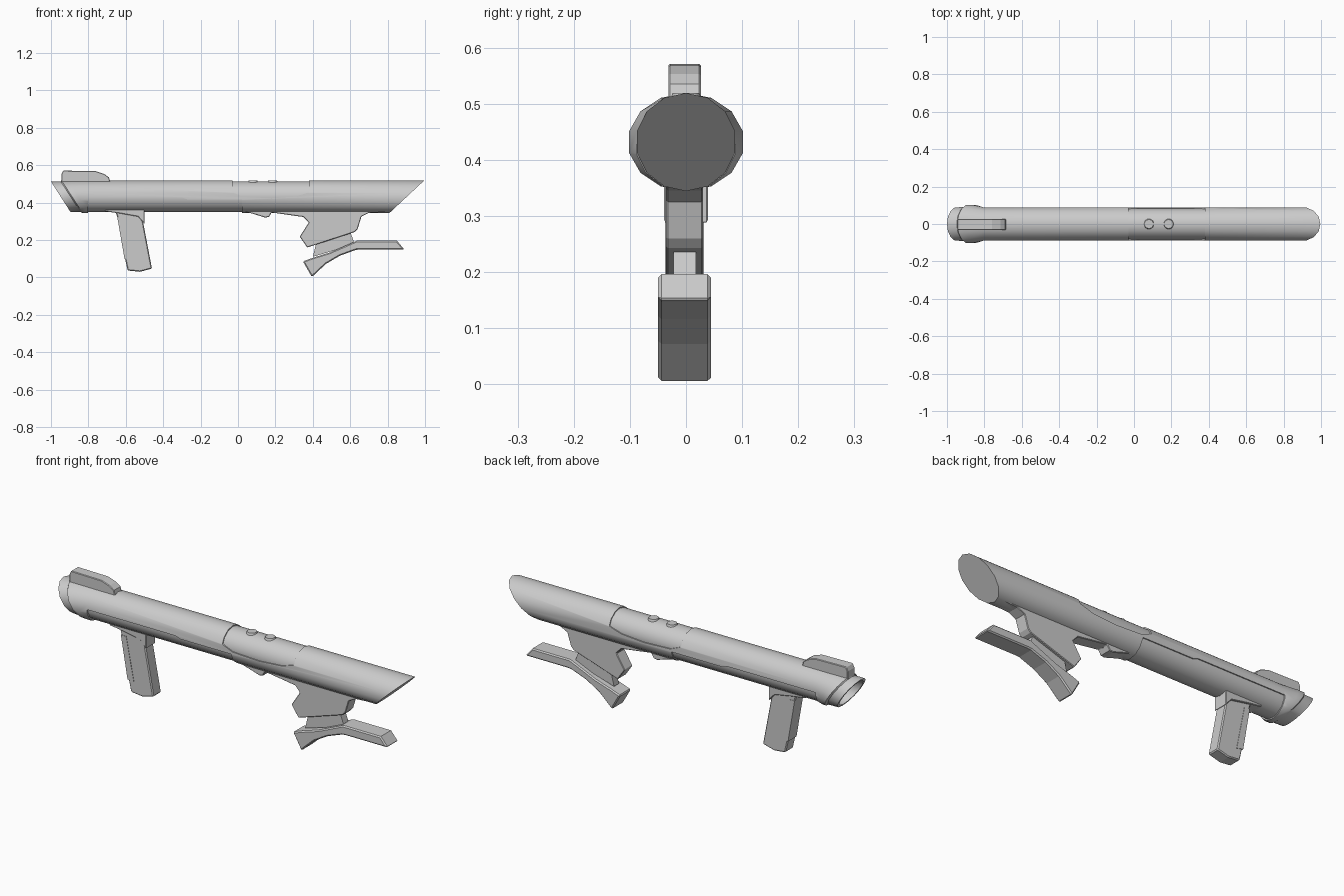
import bpy, bmesh, math

SIDES = 14
ZC, R = 0.4315, 0.0875      # tube axis height and radius
YO = -0.0025                # parts hanging off the tube sit slightly off centre


def make(name, bm, angle=30):
    bmesh.ops.recalc_face_normals(bm, faces=bm.faces[:])
    me = bpy.data.meshes.new(name)
    bm.to_mesh(me)
    bm.free()
    ob = bpy.data.objects.new(name, me)
    bpy.context.collection.objects.link(ob)
    bpy.ops.object.select_all(action='DESELECT')
    ob.select_set(True)
    bpy.context.view_layer.objects.active = ob
    if angle:
        bpy.ops.object.shade_smooth_by_angle(angle=math.radians(angle))
    return ob


def loft(name, rings):
    """Rings along x: (x at axis, slant dx/dz, y radius, z radius)."""
    bm = bmesh.new()
    loops = []
    for x, k, ry, rz in rings:
        loop = []
        for i in range(SIDES):
            a = 2 * math.pi * i / SIDES
            y, z = ry * math.sin(a), rz * math.cos(a)
            loop.append(bm.verts.new((x + k * z, y, ZC + z)))
        loops.append(loop)
    for a, b in zip(loops, loops[1:]):
        for i in range(SIDES):
            j = (i + 1) % SIDES
            bm.faces.new((a[i], a[j], b[j], b[i]))
    bm.faces.new(loops[0])
    bm.faces.new(loops[-1])
    return make(name, bm)


def prism(name, pts, y0, y1, bevel=0.004):
    """Side profile in x, z extruded from y0 to y1."""
    bm = bmesh.new()
    face = bm.faces.new([bm.verts.new((x, y0, z)) for x, z in pts])
    ext = bmesh.ops.extrude_face_region(bm, geom=[face])
    for v in ext['geom']:
        if isinstance(v, bmesh.types.BMVert):
            v.co.y = y1
    ob = make(name, bm, 0)
    if bevel:
        m = ob.modifiers.new('edge', 'BEVEL')
        m.width = bevel
        m.segments = 1
        m.limit_method = 'ANGLE'
        m.angle_limit = math.radians(50)
    return ob


# Tube with hollow muzzle, flared collar and slanted rear end
tube = loft('tube', [
    (-0.83, -0.3, 0.070, 0.066),
    (-0.948, -0.64, 0.076, 0.070),
    (-0.948, -0.64, 0.090, 0.081),
    (-0.895, -0.65, 0.094, 0.081),
    (-0.887, -0.65, 0.104, 0.0875),
    (-0.855, -0.50, 0.104, 0.0875),
    (-0.800, 0, 0.090, R),
    (0.903, 1.07, 0.0895, R),
])

# Inner core showing inside the recessed panels
loft('tube_core', [(-0.812, 0, 0.084, 0.082), (0.42, 0, 0.084, 0.082)])

# Panel cutters: upper control panel and long lower panel
cutters = [
    prism('upper_panel_cutter', [(-0.03, 0.6), (-0.03, 0.455), (0.03, 0.43), (0.18, 0.423),
                                 (0.31, 0.433), (0.38, 0.455), (0.38, 0.6)], -0.2, 0.2, 0),
    prism('lower_panel_cutter', [(-0.803, 0.3), (-0.803, 0.427), (-0.30, 0.427),
                                 (-0.27, 0.417), (0.022, 0.417), (0.022, 0.3)], -0.2, 0.2, 0),
]
for c in cutters:
    c.hide_render = True
    c.display_type = 'WIRE'
    c.hide_set(True)
    m = tube.modifiers.new('panel', 'BOOLEAN')
    m.operation = 'DIFFERENCE'
    m.solver = 'EXACT'
    m.object = c

# Buttons on the control panel
for i, x in enumerate((0.08, 0.185)):
    bm = bmesh.new()
    bmesh.ops.create_cone(bm, cap_ends=True, segments=14, radius1=0.031, radius2=0.024, depth=0.022)
    bmesh.ops.translate(bm, verts=bm.verts[:], vec=(x, 0, 0.508))
    make('button_%d' % (i + 1), bm)

# Top sight
prism('sight', [(-0.945, 0.50), (-0.945, 0.55), (-0.935, 0.571), (-0.76, 0.568), (-0.715, 0.553),
                (-0.69, 0.535), (-0.68, 0.50)], YO - 0.029, YO + 0.029, 0.003)

# Front grip with side strips and collar
prism('grip', [(-0.66, 0.37), (-0.63, 0.27), (-0.605, 0.105), (-0.59, 0.037), (-0.525, 0.03),
               (-0.46, 0.047), (-0.51, 0.31), (-0.51, 0.37)], YO - 0.033, YO + 0.033, 0.005)
prism('grip_strip', [(-0.645, 0.32), (-0.607, 0.10), (-0.57, 0.092), (-0.615, 0.32)],
      YO - 0.035, YO + 0.035, 0)
prism('grip_collar', [(-0.71, 0.353), (-0.63, 0.342), (-0.535, 0.325), (-0.50, 0.286),
                      (-0.50, 0.375), (-0.71, 0.375)], YO - 0.037, YO + 0.042, 0.003)

# Shoulder mount under the rear of the tube
prism('rear_mount', [(0.025, 0.375), (0.025, 0.355), (0.08, 0.340), (0.145, 0.320), (0.165, 0.323),
                     (0.18, 0.347), (0.35, 0.323), (0.378, 0.293), (0.33, 0.218), (0.37, 0.160),
                     (0.625, 0.243), (0.64, 0.26), (0.66, 0.325), (0.70, 0.345), (0.80, 0.352),
                     (0.80, 0.375)], YO - 0.033, YO + 0.033, 0.003)
prism('mount_neck', [(0.42, 0.19), (0.40, 0.11), (0.60, 0.17), (0.62, 0.19), (0.60, 0.245)],
      YO - 0.02, YO + 0.02, 0)

# Curved shoulder rest
prism('shoulder_rest', [(0.347, 0.086), (0.395, 0.002), (0.47, 0.072), (0.545, 0.116), (0.63, 0.147),
                        (0.65, 0.149), (0.89, 0.149), (0.85, 0.196), (0.635, 0.196), (0.49, 0.133),
                        (0.40, 0.105)], YO - 0.047, YO + 0.047, 0.006)
